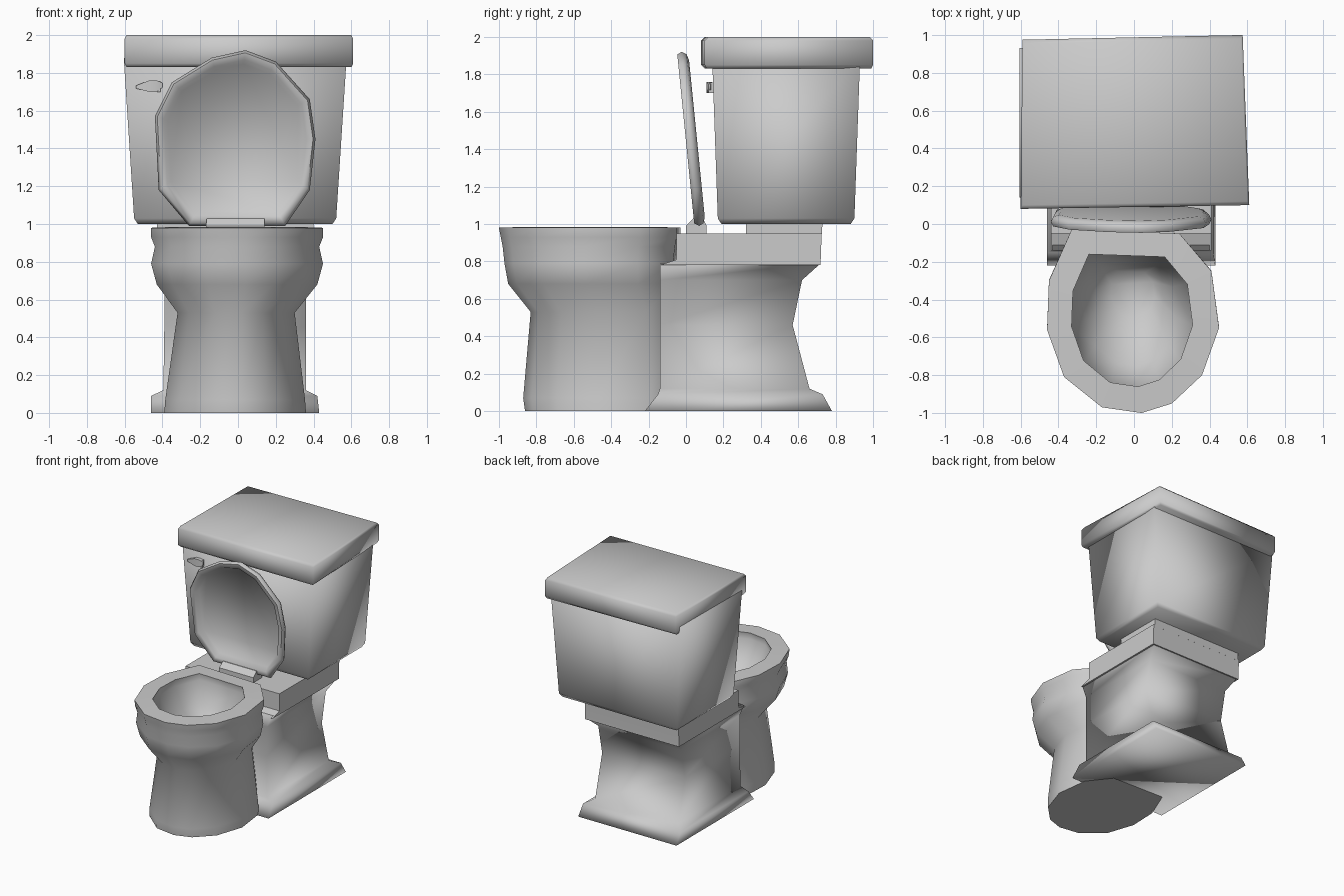
import bpy
import math
from mathutils import Vector

if "Cube" in bpy.data.objects:
    bpy.data.objects.remove(bpy.data.objects["Cube"])

# Single glazed ceramic colour
ceramic = bpy.data.materials.new("ceramic_grey")
ceramic.use_nodes = True
colour = (0.6, 0.6, 0.6, 1)
ceramic.diffuse_color = colour
ceramic.node_tree.nodes["Principled BSDF"].inputs["Base Color"].default_value = colour


def loft(name, rings, angle=100, bevel=0):
    """Skin a stack of equal-length rings, closing both ends."""
    n = len(rings[0])
    verts = [v for ring in rings for v in ring]
    faces = [tuple(range(n))[::-1], tuple(range(len(verts) - n, len(verts)))]
    for r in range(len(rings) - 1):
        for i in range(n):
            j = (i + 1) % n
            faces.append((r * n + i, r * n + j, (r + 1) * n + j, (r + 1) * n + i))
    mesh = bpy.data.meshes.new(name)
    mesh.from_pydata(verts, [], faces)
    mesh.materials.append(ceramic)
    obj = bpy.data.objects.new(name, mesh)
    bpy.context.collection.objects.link(obj)
    bpy.ops.object.select_all(action="DESELECT")
    obj.select_set(True)
    bpy.context.view_layer.objects.active = obj
    if bevel:
        mod = obj.modifiers.new("Soft edges", "BEVEL")
        mod.width = bevel
        bpy.ops.object.modifier_apply(modifier=mod.name)
    bpy.ops.object.shade_smooth_by_angle(angle=math.radians(angle))
    return obj


def rect(z, x0, x1, y0, y1):
    return [(x0, y0, z), (x1, y0, z), (x1, y1, z), (x0, y1, z)]


# Egg-shaped rim outline, fitted to any bounding box
EGG = [(-.33, -.03), (-.45, -.3), (-.46, -.56), (-.37, -.81), (-.17, -.97), (.04, -1),
       (.2, -.95), (.36, -.8), (.45, -.55), (.41, -.25), (.24, -.05)]


def egg(z, x0, x1, y0, y1):
    return [(x0 + (x + .46) / .91 * (x1 - x0), y0 + (y + 1) / .97 * (y1 - y0), z)
            for x, y in EGG]


# Bowl: outside from the floor up, over the rim and down inside
loft("bowl", [egg(*s) for s in [
    (0, -.39, .36, -.86, 0),
    (.07, -.385, .355, -.87, 0),
    (.53, -.32, .30, -.83, -.03),
    (.68, -.43, .42, -.95, -.05),
    (.79, -.46, .45, -.97, -.05),
    (.88, -.44, .43, -.98, -.04),
    (.93, -.46, .45, -.99, -.03),
    (.98, -.46, .45, -1, -.03),
    (.985, -.33, .31, -.86, -.16),
    (.93, -.33, .31, -.87, -.15),
    (.76, -.25, .23, -.75, -.21),
    (.6, -.12, .11, -.5, -.25)]], 70)

# Pedestal with flared foot and overhanging shelf
loft("pedestal", [rect(*s) for s in [
    (0, -.46, .43, -.22, .78),
    (.09, -.46, .42, -.15, .73),
    (.12, -.395, .36, -.14, .66),
    (.46, -.39, .36, -.14, .57),
    (.7, -.39, .36, -.14, .62),
    (.79, -.43, .4, -.14, .72)]])
loft("deck", [rect(.78, -.44, .41, -.14, .72),
              rect(.81, -.44, .41, -.05, .72),
              rect(.95, -.44, .41, -.05, .725)], 60)
loft("tank_support", [rect(.94, -.43, .4, .32, .725),
                      rect(1.01, -.43, .4, .32, .73)], 60)

# Tank and its cover
loft("tank", [rect(*s) for s in [
    (1, -.53, .5, .19, .88),
    (1.03, -.55, .52, .17, .9),
    (1.88, -.605, .575, .14, .93)]])
cover = loft("tank_cover", [
    [(-.59, .1, 1.83), (.6, .11, 1.83), (.565, .99, 1.83), (-.585, .96, 1.83)],
    [(-.6, .08, 1.85), (.61, .1, 1.85), (.575, 1, 1.85), (-.59, .975, 1.85)],
    [(-.6, .08, 1.98), (.61, .1, 1.98), (.575, 1, 1.98), (-.59, .975, 1.98)],
    [(-.59, .1, 2), (.6, .12, 2), (.565, .98, 2), (-.58, .955, 2)]])

# Raised seat lid: a shallow dish leaning back, open to the front
LID = [(-.26, .99), (-.42, 1.18), (-.44, 1.57), (-.35, 1.75), (-.14, 1.88), (.04, 1.92),
       (.2, 1.86), (.38, 1.66), (.41, 1.45), (.38, 1.18), (.25, .99)]


def lid_ring(scale, depth):
    ring = []
    for x, z in LID:
        x, z = -.015 + (x + .015) * scale, 1.46 + (z - 1.46) * scale
        ring.append(Vector((x, .1 - (z - .99) * .1 - depth, z)))
    return ring


loft("seat_lid", [lid_ring(s, d) for s, d in [
    (.9, -.005), (.97, .005), (1, .03), (.97, .055), (.89, .05), (.84, .012)]], 70)

# Hinge bar joining lid and rim
loft("hinge", [rect(.95, -.17, .14, 0, .11),
               rect(.99, -.17, .14, 0, .11),
               rect(1.03, -.165, .14, .04, .09)], 40)

# Flush lever: pivot stub and tapered paddle
loft("lever_pivot", [rect(1.70, -.46, -.41, .12, .17),
                     rect(1.755, -.46, -.41, .125, .17)], 40)
loft("lever_paddle", [
    [(x, .125 - d, z - h), (x, .125 + d, z - h), (x, .125 + d, z + h), (x, .125 - d, z + h)]
    for x, z, d, h in [(-.54, 1.725, .008, .008), (-.47, 1.73, .015, .03),
                       (-.43, 1.73, .015, .03), (-.4, 1.735, .006, .012)]], 60)
